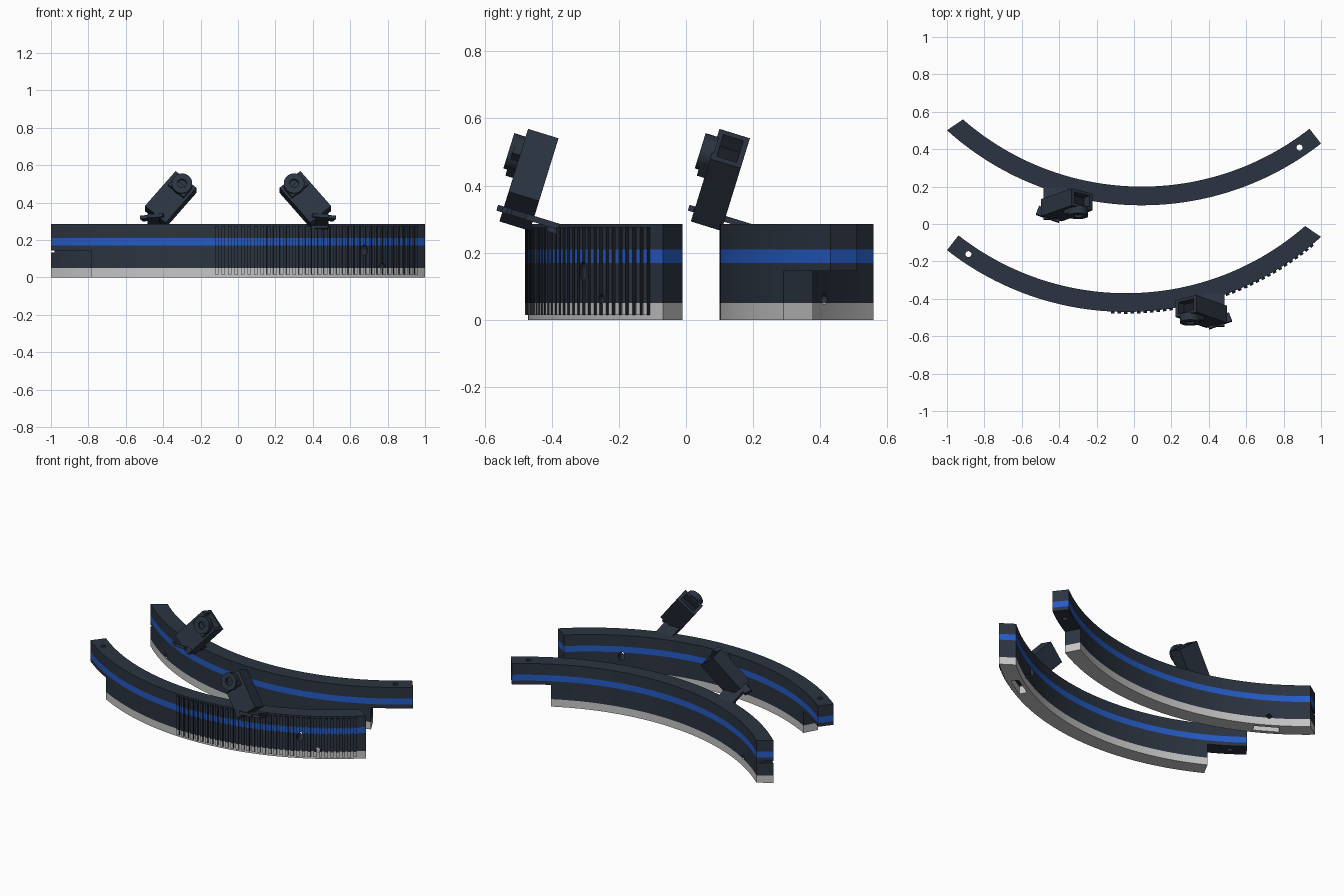
import bpy, bmesh
from math import radians, sin, cos, pi
from mathutils import Matrix, Vector

cube = bpy.data.objects.get("Cube")
if cube:
    bpy.data.objects.remove(cube, do_unlink=True)


def material(name, color):
    m = bpy.data.materials.new(name)
    m.use_nodes = True
    m.diffuse_color = (*color, 1)
    m.node_tree.nodes["Principled BSDF"].inputs["Base Color"].default_value = (*color, 1)
    return m


NAVY = material("dark navy", (.024, .034, .052))
BLUE = material("stripe blue", (.018, .105, .56))
GREY = material("light grey", (.56, .56, .56))
BLACK = material("recess black", (.011, .014, .02))

CENTER = Vector((-.042, 1.084, 0))
R_IN, R_OUT, HEIGHT = 1.454, 1.554, .285
START, END = -38.05, 42.1
SHIFT = Matrix.Translation((0, .57, 0)) @ Matrix.Diagonal((-1, 1, 1, 1))


def polar(angle, r, z):
    a = radians(angle)
    return CENTER + Vector((r * sin(a), -r * cos(a), z))


def add_sector(bm, a0, a1, r0, r1, z0, z1, steps=1):
    # Closed curved bar swept between two angles
    rings = []
    for i in range(steps + 1):
        a = a0 + (a1 - a0) * i / steps
        rings.append([bm.verts.new(polar(a, r, z))
                      for r, z in ((r0, z0), (r1, z0), (r1, z1), (r0, z1))])
    for p, q in zip(rings, rings[1:]):
        for k in range(4):
            j = (k + 1) % 4
            bm.faces.new((p[k], p[j], q[j], q[k]))
    bm.faces.new(rings[0][::-1])
    bm.faces.new(rings[-1])


def to_object(bm, name, mat=NAVY):
    bmesh.ops.recalc_face_normals(bm, faces=bm.faces)
    me = bpy.data.meshes.new(name)
    bm.to_mesh(me)
    bm.free()
    me.materials.append(mat)
    ob = bpy.data.objects.new(name, me)
    bpy.context.collection.objects.link(ob)
    return ob


def sector(name, *args):
    bm = bmesh.new()
    add_sector(bm, *args)
    return to_object(bm, name)


def cylinder(name, matrix, radius, depth, sides=24):
    bm = bmesh.new()
    bmesh.ops.create_cone(bm, cap_ends=True, segments=sides, radius1=radius,
                          radius2=radius, depth=depth, matrix=matrix)
    return to_object(bm, name)


def box(name, matrix, size, mat=NAVY):
    bm = bmesh.new()
    bmesh.ops.create_cube(bm, size=1, matrix=matrix @ Matrix.Diagonal((*size, 1)))
    return to_object(bm, name, mat)


def cut(ob, cutters):
    # Apply every boolean cut, then drop the helpers
    for c in cutters:
        c.hide_render = True
        mod = ob.modifiers.new("cut", 'BOOLEAN')
        mod.operation, mod.solver, mod.object = 'DIFFERENCE', 'EXACT', c
    bpy.context.view_layer.update()
    me = bpy.data.meshes.new_from_object(ob.evaluated_get(bpy.context.evaluated_depsgraph_get()))
    ob.modifiers.clear()
    ob.data = me
    for c in cutters:
        bpy.data.objects.remove(c, do_unlink=True)


def paint_bands(ob, dark_sides=False):
    # Slice at the stripe heights and colour faces by height
    me = ob.data
    me.materials.clear()
    for m in (NAVY, BLUE, GREY, BLACK):
        me.materials.append(m)
    bm = bmesh.new()
    bm.from_mesh(me)
    for z in (.05, .17, .21):
        bmesh.ops.bisect_plane(bm, geom=bm.verts[:] + bm.edges[:] + bm.faces[:],
                               plane_co=(0, 0, z), plane_no=(0, 0, 1))
    for f in bm.faces:
        c = f.calc_center_median()
        f.material_index = 2 if c.z < .05 else 1 if .17 < c.z < .21 else 0
        out = Vector((c.x - CENTER.x, c.y - CENTER.y, 0)).normalized()
        if dark_sides and f.normal.dot(out) < .8:
            f.material_index = 3
    bm.to_mesh(me)
    bm.free()


def mirror(ob):
    # Hand the part over to the rear rail
    ob.data.transform(SHIFT)
    ob.data.flip_normals()


def radial(angle, z):
    return (Matrix.Translation(polar(angle, 1.504, z))
            @ Matrix.Rotation(radians(angle), 4, 'Z') @ Matrix.Rotation(pi / 2, 4, 'X'))


def screw_hole():
    return cylinder("screw_hole", radial(31.3, .062), .016, .3, 16)


def oval_hole():
    return cylinder("oval_hole", radial(27.3, .145) @ Matrix.Diagonal((.65, 1, 1, 1)), .03, .3)


def rail(name, rear):
    ob = sector(name, START, END, R_IN, R_OUT, 0, HEIGHT, 72)
    # The full-height end is cut at a slant
    slant = (Matrix.Translation(polar(END, R_OUT, .14))
             @ Matrix.Rotation(radians(55.7), 4, 'Z') @ Matrix.Translation((.1, 0, 0)))
    cutters = [
        box("slant_cutter", slant, (.2, .4, 1)),
        sector("tongue_cutter", START - 3, -28.6, 1.3, 1.7, -.1, .145, 12),
        cylinder("tongue_hole", Matrix.Translation(polar(-34.1, 1.504, .2)), .016, .4),
        screw_hole(),
        sector("floor_pocket", 28, 34, 1.48, 1.53, -.1, .06),
    ]
    if rear:
        cutters.append(sector("end_slot", END - .9, END + 2, 1.3, 1.7, .133, .145))
    else:
        cutters.append(oval_hole())
    cut(ob, cutters)
    paint_bands(ob)
    if rear:
        mirror(ob)


# Two curved rails, the rear one mirrored
rail("front_rail", False)
rail("rear_rail", True)

# Grip ridges on the front rail
bm = bmesh.new()
COUNT, FIRST, LAST = 34, -3, 40.5
pitch = (LAST - FIRST) / COUNT
for i in range(COUNT):
    a = FIRST + i * pitch
    add_sector(bm, a, a + pitch * .55, 1.55, R_OUT + .01, .015, .275)
ridges = to_object(bm, "grip_ridges")
cut(ridges, [screw_hole(), oval_hole()])
paint_bands(ridges, True)

# Tilted brackets: local y runs through the thickness, local z up the lean
LEAN = Matrix.Rotation(radians(-17.2), 4, 'X')


def place(x, s, t):
    return LEAN @ Matrix.Translation((x, s, t))


for side in ("front", "rear"):
    turn = Matrix.Rotation(radians(-40), 4, 'Y')
    spin = Matrix.Rotation(pi / 2, 4, 'X')
    body_at = place(.36, -.57, .26) @ turn
    body = box(side + "_bracket_body", body_at, (.145, .095, .255))
    cut(body, [box("window_cutter", body_at @ Matrix.Translation((0, 0, .12)),
                   (.105, .062, .09))])
    knuckle = cylinder(side + "_bracket_knuckle", place(.30, -.632, .325) @ spin, .055, .042, 32)
    cut(knuckle, [cylinder("bore_cutter", place(.30, -.657, .325) @ spin, .024, .05)])
    parts = [
        body, knuckle,
        box(side + "_knuckle_base", place(.30, -.626, .325) @ turn
            @ Matrix.Translation((0, 0, -.025)), (.11, .03, .05)),
        box(side + "_bracket_window", body_at @ Matrix.Translation((0, 0, .078)),
            (.104, .061, .006), BLACK),
        box(side + "_bracket_plate", place(.425, -.525, .153), (.12, .19, .018)),
        box(side + "_bracket_tab", place(.455, -.59, .153)
            @ Matrix.Rotation(radians(20), 4, 'Z'), (.13, .05, .018)),
        box(side + "_bracket_foot", place(.43, -.45, .145), (.10, .05, .03)),
    ]
    if side == "rear":
        for p in parts:
            mirror(p)
